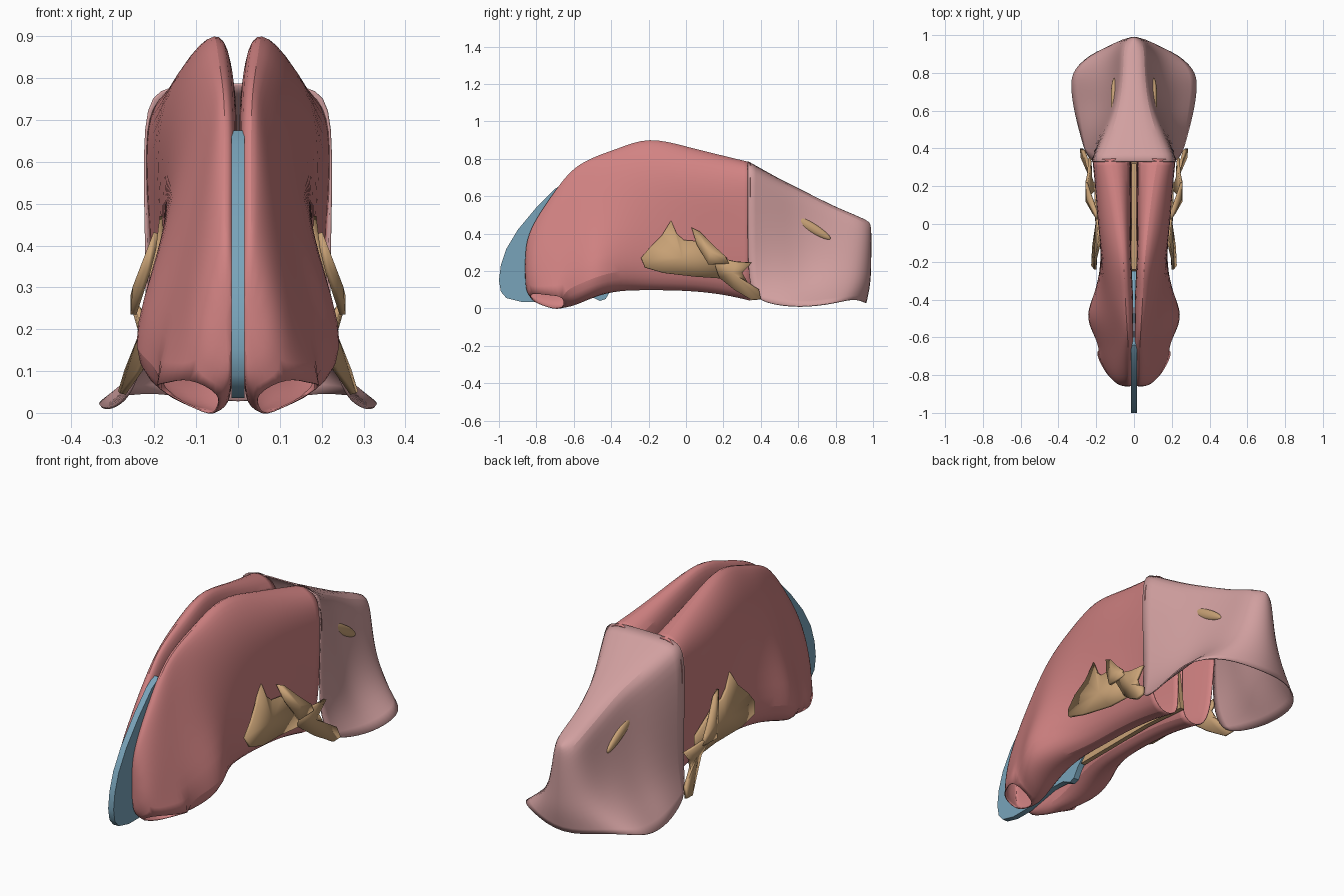
import bpy, bmesh, math


def mat(name, col):
    m = bpy.data.materials.new(name)
    m.diffuse_color = (*col, 1)
    return m


RED = mat("mucosa red", (0.64, 0.225, 0.225))
PINK = mat("pale pink", (0.64, 0.35, 0.35))
TAN = mat("bone tan", (0.58, 0.36, 0.18))
BLUE = mat("cartilage blue", (0.19, 0.37, 0.49))


def make(name, verts, faces, material, angle=40):
    me = bpy.data.meshes.new(name)
    me.from_pydata(verts, [], faces)
    bm = bmesh.new()
    bm.from_mesh(me)
    bmesh.ops.recalc_face_normals(bm, faces=bm.faces)
    bm.to_mesh(me)
    bm.free()
    ob = bpy.data.objects.new(name, me)
    bpy.context.collection.objects.link(ob)
    me.materials.append(material)
    bpy.ops.object.select_all(action='DESELECT')
    ob.select_set(True)
    bpy.context.view_layer.objects.active = ob
    bpy.ops.object.shade_smooth_by_angle(angle=math.radians(angle))
    return ob


def mirror(ob, merge):
    m = ob.modifiers.new("mirror", 'MIRROR')
    m.use_mirror_merge = merge
    m.merge_threshold = 0.002


def subsurf(ob, level):
    m = ob.modifiers.new("smooth", 'SUBSURF')
    m.levels = m.render_levels = level


def solidify(ob, t, offset=0):
    m = ob.modifiers.new("thickness", 'SOLIDIFY')
    m.thickness = t
    m.offset = offset


# Nasal cavity lining: y, bottom, top, inner gap, then half widths from the ridge downwards
stations = [
    (-.86, .11, .30, .012, .03, .04, .05, .06, .06),
    (-.835, .045, .42, .010, .03, .05, .08, .11, .12),
    (-.74, .005, .57, .006, .03, .06, .09, .135, .175),
    (-.65, -.01, .70, .004, .03, .06, .09, .15, .215),
    (-.58, .01, .77, .004, .035, .06, .10, .165, .245),
    (-.48, .055, .82, .004, .04, .08, .12, .18, .295),
    (-.36, .085, .86, .006, .045, .10, .14, .175, .225),
    (-.20, .085, .925, .016, .05, .11, .165, .175, .17),
    (.00, .085, .87, .018, .07, .15, .20, .18, .175),
    (.20, .065, .82, .018, .10, .18, .213, .188, .175),
    (.345, .03, .785, .016, .13, .215, .222, .208, .185)]
verts, faces = [], []
for y, b, t, g, p, w1, w2, w3, w4 in stations:
    t += .012
    h = t - b
    floor = .3 if y < -.6 else .6       # flatter underside behind the nostril
    ring = [(g, .75), (g * 1.3, .94), (p, 1), (w1, .92), (w2, .75), (w3, .45),
            (w4, .11), (w4 * floor, 0), (.02, .03), (.014, .15), (.014, .45)]
    verts += [(x, y, b + f * h) for x, f in ring]
N = 11
for s in range(len(stations) - 1):
    for i in range(N):
        if s in (1, 2) and i == 6:      # nostril opening
            continue
        a, c = s * N + i, s * N + (i + 1) % N
        faces.append((a, c, c + N, a + N))
faces.append(tuple(range(N)))           # closed tip
lining = make("nasal_lining", verts, faces, RED, 60)
mirror(lining, False)
subsurf(lining, 2)
solidify(lining, .004)

# Pharynx hood: rows run from the roof ridge down to the open, flared lower edge
rows = [
    [(0, .33, .785), (.18, .33, .785), (.23, .33, .73), (.216, .33, .35), (.22, .335, .15), (.255, .37, .045)],
    [(0, .50, .69), (.13, .50, .685), (.155, .50, .60), (.17, .50, .35), (.21, .50, .15), (.29, .50, .015)],
    [(0, .62, .63), (.085, .62, .63), (.10, .62, .55), (.125, .62, .32), (.19, .62, .12), (.32, .62, .008)],
    [(0, .77, .555), (.065, .77, .55), (.08, .77, .45), (.12, .76, .28), (.20, .75, .13), (.335, .74, .02)],
    [(0, .86, .515), (.06, .87, .51), (.08, .87, .42), (.12, .86, .25), (.19, .85, .13), (.32, .82, .035)],
    [(0, .95, .48), (.055, .965, .465), (.072, .965, .38), (.095, .96, .24), (.14, .95, .14), (.21, .915, .055)],
    [(0, .99, .465), (0, 1.0, .42), (0, 1.0, .30), (0, 1.0, .20), (0, 1.0, .12), (0, .985, .015)]]
verts = [v for r in rows for v in r]
faces = [(r * 6 + i, r * 6 + i + 1, r * 6 + i + 7, r * 6 + i + 6)
         for r in range(6) for i in range(5)]
hood = make("pharynx_wall", verts, faces, PINK, 60)
mirror(hood, True)
subsurf(hood, 2)
solidify(hood, .006)


# Midline plates, cut from a side profile in (y, z)
def plate(name, outline, half, material):
    n = len(outline)
    vs = [(sx * half, y, z) for sx in (-1, 1) for y, z in outline]
    fs = [tuple(range(n)), tuple(range(n, 2 * n))]
    fs += [(i, (i + 1) % n, (i + 1) % n + n, i + n) for i in range(n)]
    return make(name, vs, fs, material)


plate("septal_cartilage",
      [(-.64, .675), (-.70, .64), (-.80, .54), (-.90, .42), (-.96, .32), (-.99, .23),
       (-1, .15), (-.99, .09), (-.96, .055), (-.88, .035), (-.78, .035), (-.60, .07),
       (-.51, .065), (-.46, .04), (-.43, .05), (-.40, .10), (-.25, .25), (-.25, .50),
       (-.40, .60), (-.60, .65)], .015, BLUE)
plate("septal_bone",
      [(-.38, .11), (.10, .11), (.36, .09), (.33, .30), (.32, .60), (0, .62),
       (-.24, .60), (-.25, .25)], .012, TAN)


# Side bones: sheets given as a centre fan with (y, z, x) rim points
def sheet(name, centre, rim, t=.014):
    vs = [(x, y, z) for y, z, x in [centre] + rim]
    n = len(rim)
    fs = [(0, i + 1, (i + 1) % n + 1) for i in range(n)]
    ob = make(name, vs, fs, TAN)
    mirror(ob, False)
    solidify(ob, t)
    return ob


sheet("concha_bone", (-.02, .27, .197),
      [(-.24, .27, .205), (-.22, .22, .22), (-.12, .19, .215), (.05, .17, .19),
       (.20, .16, .195), (.22, .27, .205), (.06, .36, .197), (-.01, .365, .19),
       (-.05, .40, .187), (-.08, .47, .18), (-.13, .39, .19), (-.19, .33, .205)])
sheet("concha_blade", (.13, .30, .245),
      [(.03, .43, .195), (.07, .41, .20), (.14, .34, .225), (.21, .28, .25),
       (.23, .24, .25), (.12, .235, .25), (.06, .34, .215)])
sheet("palate_bone_hook", (.25, .19, .23),
      [(.15, .25, .24), (.22, .26, .25), (.27, .25, .24), (.35, .245, .235),
       (.30, .19, .23), (.33, .13, .245), (.39, .10, .265), (.40, .05, .28),
       (.35, .045, .275), (.26, .10, .235), (.18, .165, .205)])

# Tube opening: slim leaf set into each pharynx wall
for side in (-1, 1):
    bpy.ops.mesh.primitive_uv_sphere_add(segments=20, ring_count=12, radius=1,
                                         location=(side * .105, .663, .437))
    leaf = bpy.context.object
    leaf.name = "tube_opening_" + ("left" if side < 0 else "right")
    leaf.scale = (.018, .128, .026)
    leaf.rotation_euler = (math.radians(-31), 0, 0)
    leaf.data.materials.append(TAN)
    bpy.ops.object.shade_smooth_by_angle(angle=math.radians(40))
